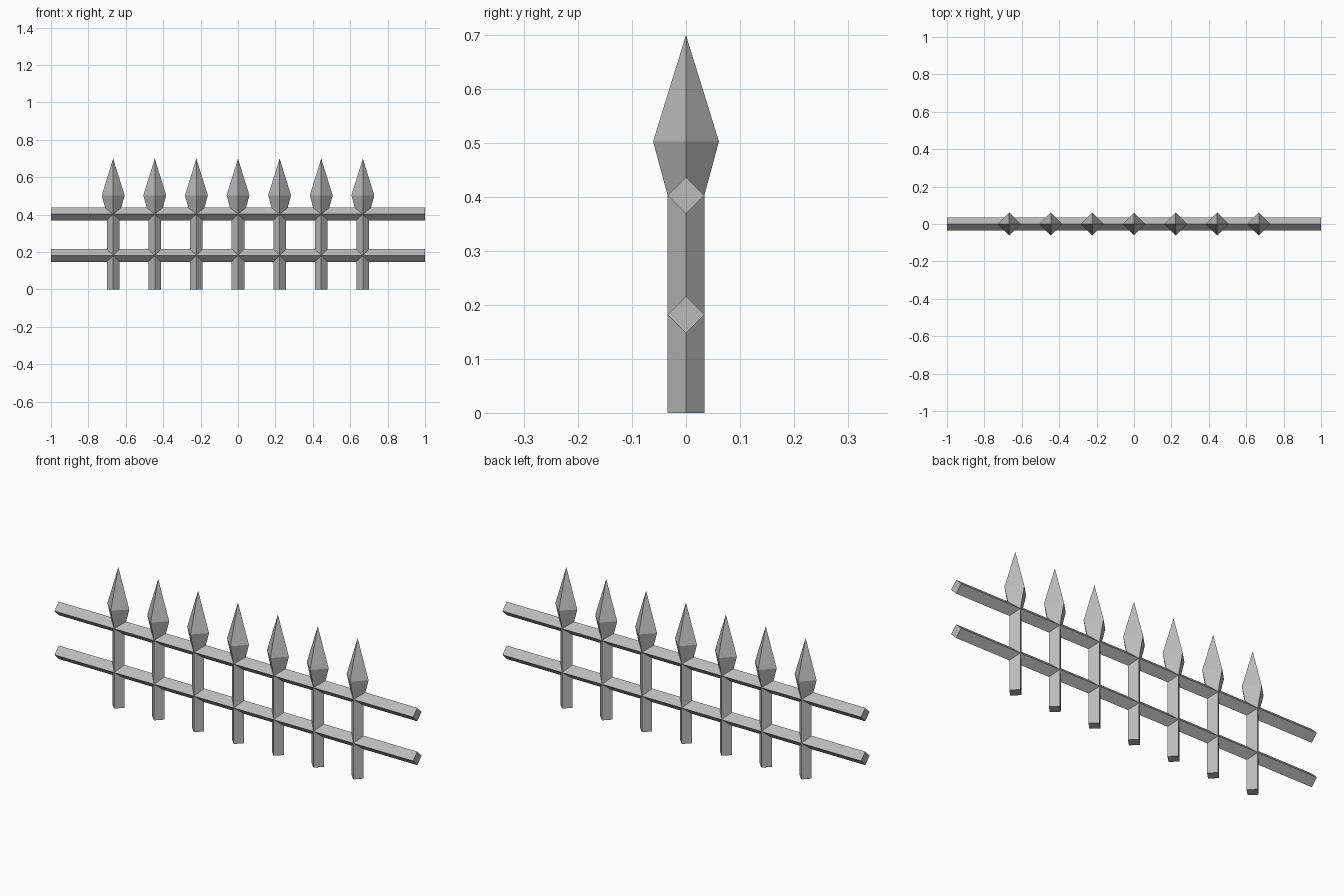
import bpy
import bmesh
from math import cos, sin, pi
from mathutils import Matrix

cube = bpy.data.objects.get("Cube")
if cube:
    bpy.data.objects.remove(cube, do_unlink=True)

# Single iron grey
iron = bpy.data.materials.new("iron_grey")
iron.use_nodes = True
grey = (0.5, 0.5, 0.5, 1)
iron.diffuse_color = grey
iron.node_tree.nodes["Principled BSDF"].inputs["Base Color"].default_value = grey

BAR = 0.034            # half diagonal of the square bars
RAIL_HEIGHTS = {"lower_rail": 0.182, "upper_rail": 0.403}
SPACING = 0.2225


def diamond_bar(name, profile, matrix):
    """Square section turned 45 degrees, swept through (height, radius) pairs."""
    bm = bmesh.new()
    rings = []
    for z, r in profile:
        if r == 0:
            rings.append([bm.verts.new((0, 0, z))])
        else:
            rings.append([bm.verts.new((r * cos(i * pi / 2), r * sin(i * pi / 2), z))
                          for i in range(4)])
    for low, high in zip(rings, rings[1:]):
        for i in range(4):
            j = (i + 1) % 4
            top = [high[0]] if len(high) == 1 else [high[j], high[i]]
            bm.faces.new([low[i], low[j]] + top)
    for ring in (rings[0], rings[-1]):
        if len(ring) == 4:
            bm.faces.new(ring)
    bmesh.ops.recalc_face_normals(bm, faces=bm.faces)
    mesh = bpy.data.meshes.new(name)
    bm.to_mesh(mesh)
    bm.free()
    mesh.materials.append(iron)
    obj = bpy.data.objects.new(name, mesh)
    obj.matrix_world = matrix
    bpy.context.collection.objects.link(obj)
    return obj


# Upright pickets, each flaring into a spear point
picket = [(0, BAR), (RAIL_HEIGHTS["upper_rail"], BAR), (0.503, 0.061), (0.7, 0)]
for n in range(-3, 4):
    diamond_bar(f"picket_{n + 4}", picket, Matrix.Translation((n * SPACING, 0, 0)))

# Horizontal rails
for name, height in RAIL_HEIGHTS.items():
    diamond_bar(name, [(-1, BAR), (1, BAR)],
                Matrix.Translation((0, 0, height)) @ Matrix.Rotation(pi / 2, 4, 'Y'))
